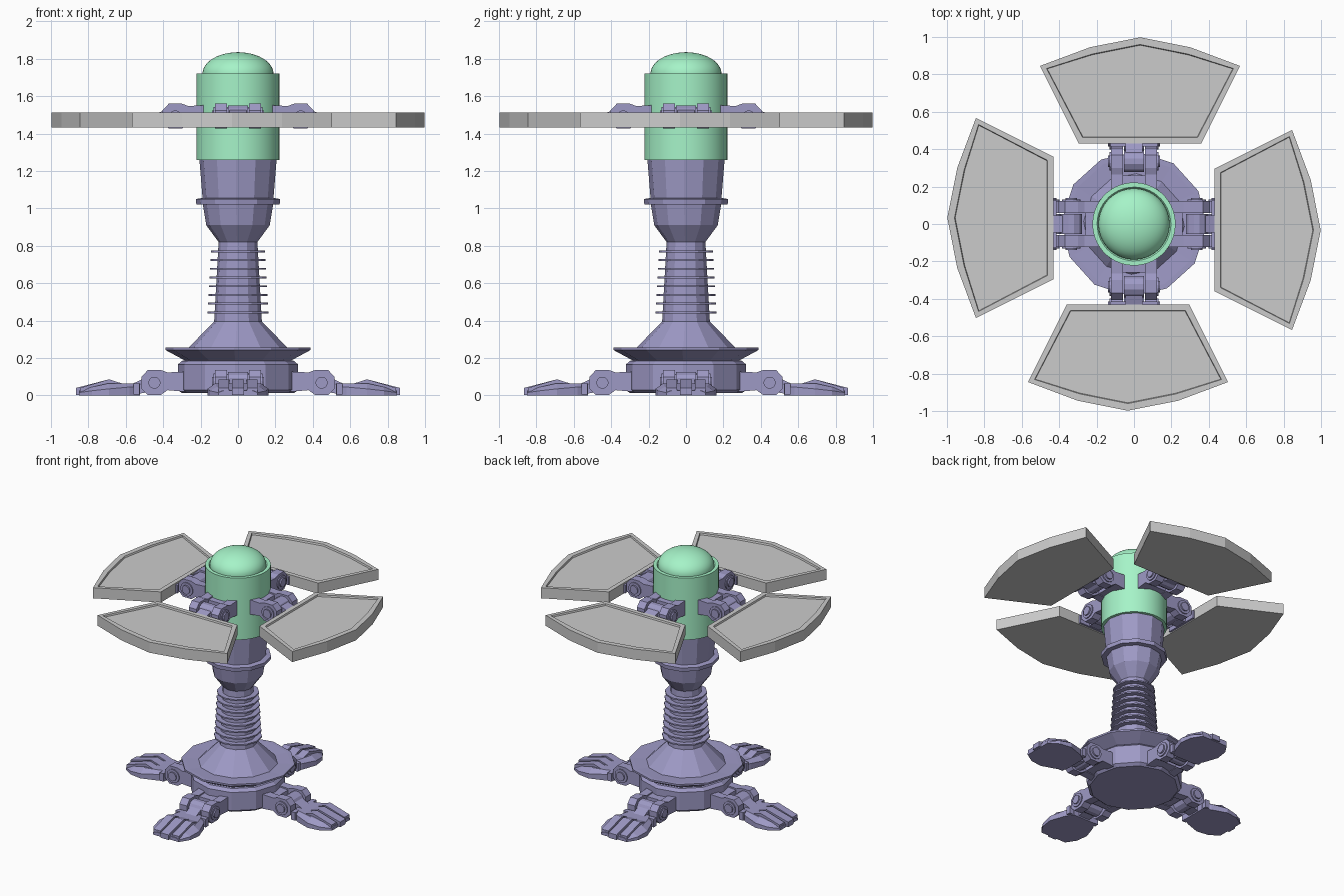
import bpy, bmesh
from math import sin, cos, pi, radians

if "Cube" in bpy.data.objects:
    bpy.data.objects.remove(bpy.data.objects["Cube"])


def material(name, rgb):
    m = bpy.data.materials.new(name)
    m.diffuse_color = (*rgb, 1)
    m.use_nodes = True
    m.node_tree.nodes["Principled BSDF"].inputs["Base Color"].default_value = m.diffuse_color
    return m


PURPLE = material("purple_metal", (0.34, 0.32, 0.56))
GREEN = material("green_shell", (0.38, 0.90, 0.58))


def finish(bm, name, mat=None, around=False, smooth=False):
    """Turn a bmesh into one object, or four copies turned about z."""
    bmesh.ops.recalc_face_normals(bm, faces=bm.faces)
    me = bpy.data.meshes.new(name)
    bm.to_mesh(me)
    bm.free()
    if mat:
        me.materials.append(mat)
    for k in range(4 if around else 1):
        ob = bpy.data.objects.new(f"{name}_{k + 1}" if around else name, me)
        ob.rotation_euler.z = k * pi / 2
        bpy.context.collection.objects.link(ob)
        if smooth:
            bpy.ops.object.select_all(action='DESELECT')
            bpy.context.view_layer.objects.active = ob
            ob.select_set(True)
            bpy.ops.object.shade_smooth_by_angle(angle=radians(35))


def loft(bm, rings):
    """Skin equal-length rings of points and cap both ends."""
    vs = [[bm.verts.new(p) for p in r] for r in rings]
    n = len(vs[0])
    for a, b in zip(vs, vs[1:]):
        for i in range(n):
            j = (i + 1) % n
            bm.faces.new((a[i], a[j], b[j], b[i]))
    bm.faces.new(vs[0][::-1])
    bm.faces.new(vs[-1])


def lathe(name, profile, mat, sides=12, smooth=False):
    """Turn an (r, z) profile about z."""
    bm = bmesh.new()
    ang = [radians(-3) + 2 * pi * i / sides for i in range(sides)]
    loft(bm, [[(r * cos(a), r * sin(a), z) for a in ang] for r, z in profile])
    finish(bm, name, mat, smooth=smooth)


def prism(bm, profile, y0, y1, mirror=False):
    """Extrude an (x, z) side outline between two y values."""
    loft(bm, [[(x, y, z) for x, z in profile] for y in (y0, y1)])
    if mirror:
        prism(bm, profile, -y1, -y0)


def disc(px, pz, r, n=16):
    return [(px + r * cos(2 * pi * (i + .5) / n), pz + r * sin(2 * pi * (i + .5) / n))
            for i in range(n)]


def hinge(name, px, pz, x_in, x_out, z_out):
    """Two lugs on the body holding a tongue, with a pin through both."""
    bm = bmesh.new()
    lug = [(x_in, pz - .05), (x_in, pz + .06), (px - .07, pz + .055), (px - .035, pz + .068),
           (px + .035, pz + .068), (px + .07, pz + .03), (px + .07, pz - .03),
           (px + .035, pz - .065), (px - .035, pz - .065), (px - .07, pz - .04)]
    prism(bm, lug, .06, .122, mirror=True)
    prism(bm, [(x_in, pz - .045), (x_in, pz + .05), (px - .075, pz + .045),
               (px - .075, pz - .035)], -.07, .07)
    finish(bm, name + "_bracket", PURPLE, around=True)

    bm = bmesh.new()
    prism(bm, disc(px, pz, .06, 12), -.054, .054)
    prism(bm, [(px, pz - .045), (px, pz + .05), (x_out, z_out + .03),
               (x_out, z_out - .03)], -.045, .045)
    prism(bm, [(px + .08, z_out - .03), (px + .08, z_out + .03),
               (x_out, z_out + .03), (x_out, z_out - .03)], -.125, .125)
    finish(bm, name + "_tongue", PURPLE, around=True)

    bm = bmesh.new()
    prism(bm, disc(px, pz, .05), .12, .13, mirror=True)
    prism(bm, disc(px, pz, .032), .125, .14, mirror=True)
    finish(bm, name + "_pin", PURPLE, around=True)


# Base drum, flared skirt and cone
lathe("base", [(.30, .012), (.322, .03), (.322, .165), (.30, .185), (.285, .187),
               (.387, .242), (.387, .255), (.36, .255), (.27, .25),
               (.128, .395), (.12, .45)], PURPLE)

# Column with cooling fins
lathe("column", [(.128, .39), (.104, .82), (.104, .84)], PURPLE)
for i in range(8):
    z, r = .444 + .0466 * i, .163 - .0027 * i
    lathe(f"fin_{i + 1}", [(r, z - .005), (r, z + .005)], PURPLE)

# Neck with collar
lathe("neck", [(.104, .82), (.17, .91), (.188, 1.02), (.223, 1.022), (.226, 1.05),
               (.19, 1.056), (.207, 1.265)], PURPLE)

# Green canister and dome
lathe("canister", [(.20, 1.26), (.222, 1.26), (.222, 1.72), (.197, 1.72), (.19, 1.71)],
      GREEN, sides=48, smooth=True)
lathe("dome", [(.19, 1.70)] + [(.19 * cos(t), 1.72 + .115 * sin(t))
      for t in (pi / 2 * i / 12 for i in range(12))] + [(.004, 1.835)],
      GREEN, sides=48, smooth=True)

# Hinges for the panels and the feet
hinge("panel_hinge", .335, 1.492, .18, .46, 1.47)
hinge("foot_hinge", .447, .068, .26, .56, .034)

# Four fan-shaped panels, each with a shallow recessed face
bm = bmesh.new()
outline = [(.43, -.36), (.845, -.567), (.945, -.30), (.998, -.033),
           (.945, .235), (.845, .503), (.43, .295)]
loft(bm, [[(x, y, z) for x, y in outline] for z in (1.433, 1.512)])
bmesh.ops.recalc_face_normals(bm, faces=bm.faces)
top = max(bm.faces, key=lambda f: f.calc_center_median().z)
bmesh.ops.inset_region(bm, faces=[top], thickness=.038)
bmesh.ops.inset_region(bm, faces=[top], thickness=.004, depth=-.012)
finish(bm, "panel", around=True)

# Four feet: a paddle that widens, then three sloping toes
bm = bmesh.new()
loft(bm, [[(x, -w, 0), (x, w, 0), (x, w, zs), (x, w * .75, z), (x, -w * .75, z), (x, -w, zs)]
          for x, w, zs, z in ((.525, .09, .045, .065), (.58, .125, .045, .065),
                              (.69, .163, .035, .065), (.78, .15, .025, .045),
                              (.85, .105, .015, .025))])
finish(bm, "foot", PURPLE, around=True)
bm = bmesh.new()
toe = [(.60, .03), (.62, .064), (.69, .086), (.866, .04), (.866, .002)]
prism(bm, toe, -.033, .033)
prism(bm, [(x - (.02 if x > .8 else 0), z) for x, z in toe], .048, .105, mirror=True)
finish(bm, "toes", PURPLE, around=True)
